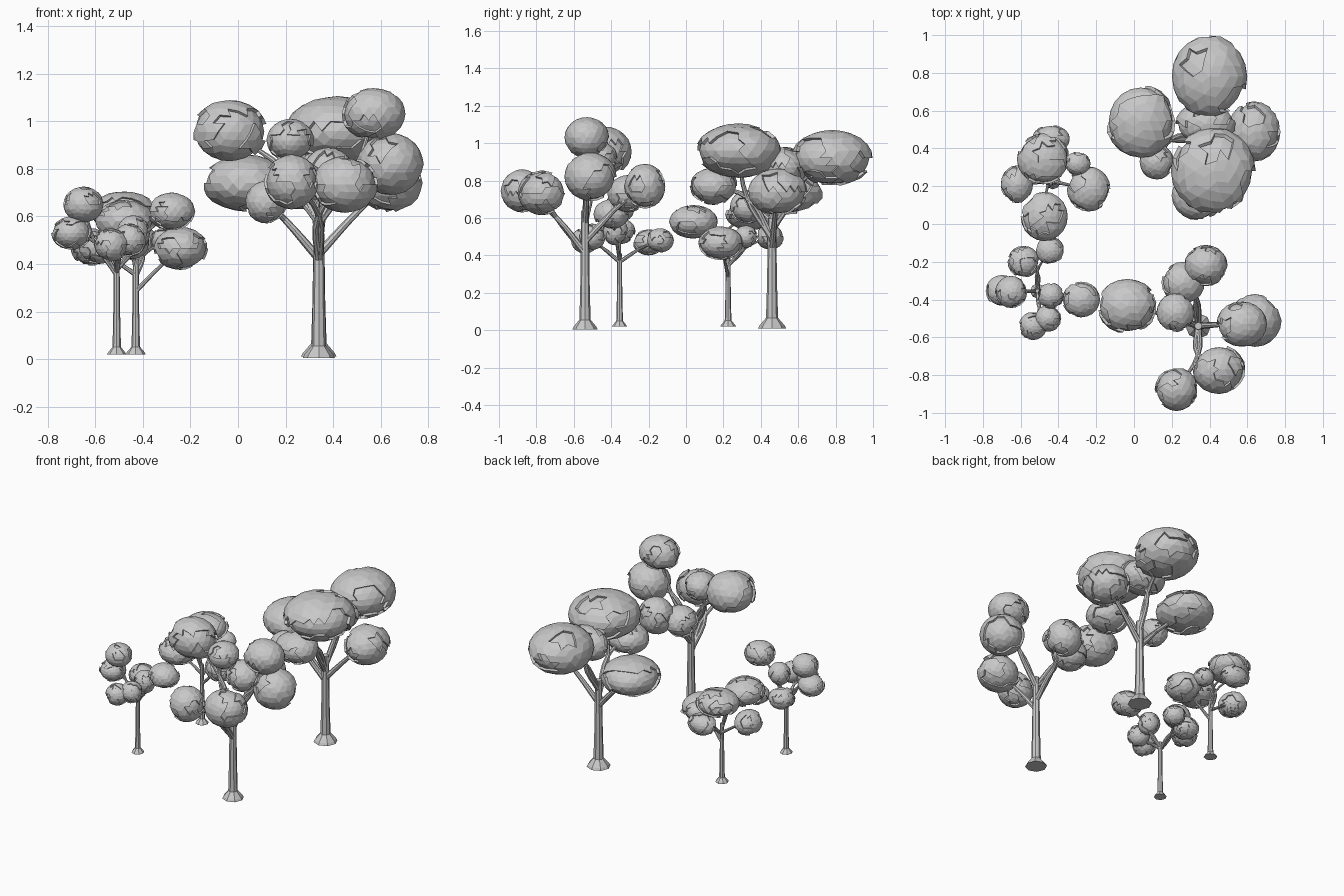
import bpy, bmesh, random
from mathutils import Vector

cube = bpy.data.objects.get("Cube")
if cube:
    bpy.data.objects.remove(cube, do_unlink=True)

random.seed(7)


def make_material(name, colour):
    mat = bpy.data.materials.new(name)
    mat.use_nodes = True
    mat.diffuse_color = colour
    mat.node_tree.nodes["Principled BSDF"].inputs["Base Color"].default_value = colour
    return mat


GREY = make_material("plain grey", (0.58, 0.58, 0.58, 1))


def tube(name, paths, curved=True):
    """Faceted tapering tubes; each path is a list of (point, radius)."""
    curve = bpy.data.curves.new(name, "CURVE")
    curve.dimensions = "3D"
    curve.bevel_depth = 1
    curve.bevel_resolution = 2
    curve.resolution_u = 4
    curve.use_fill_caps = True
    for path in paths:
        spline = curve.splines.new("BEZIER" if curved else "POLY")
        points = spline.bezier_points if curved else spline.points
        points.add(len(path) - 1)
        for p, (co, radius) in zip(points, path):
            p.radius = radius
            if curved:
                p.co = co
                p.handle_left_type = p.handle_right_type = "AUTO"
            else:
                p.co = (*co, 1)
        spline.use_smooth = False
    obj = bpy.data.objects.new(name, curve)
    bpy.context.collection.objects.link(obj)
    bpy.ops.object.select_all(action="DESELECT")
    obj.select_set(True)
    bpy.context.view_layer.objects.active = obj
    bpy.ops.object.convert(target="MESH")
    obj = bpy.context.object
    obj.data.materials.clear()
    obj.data.materials.append(GREY)


def leaf_clump(name, centre, size):
    """Faceted ellipsoid with raised chunks, more broken underneath than on top."""
    seeds = []
    while len(seeds) < 30:
        s = Vector([random.gauss(0, 1) for _ in "xyz"]).normalized()
        if all(s.dot(t) < 0.85 for t in seeds) or random.random() < 0.01:
            seeds.append(s)
    raised = [random.random() < (0.85 if s.z > 0.5 else 0.55) for s in seeds]
    bm = bmesh.new()
    bmesh.ops.create_icosphere(bm, subdivisions=3, radius=0.91)
    chunks = []
    for f in bm.faces:
        d = f.calc_center_median()
        if raised[max(range(len(seeds)), key=lambda i: seeds[i].dot(d))]:
            chunks.append(f)
    new = bmesh.ops.extrude_face_region(bm, geom=chunks)["geom"]
    bmesh.ops.delete(bm, geom=[f for f in chunks if f.is_valid], context="FACES_ONLY")
    for v in new:
        if isinstance(v, bmesh.types.BMVert):
            v.co = v.co.normalized() * random.uniform(0.99, 1.01)
    # larger, squarer facets
    bmesh.ops.join_triangles(bm, faces=[f for f in bm.faces if len(f.verts) == 3],
                             angle_face_threshold=0.5, angle_shape_threshold=1.5)
    for v in bm.verts:
        v.co = Vector(a * b for a, b in zip(v.co, size)) + Vector(centre)
    bmesh.ops.recalc_face_normals(bm, faces=bm.faces[:])
    mesh = bpy.data.meshes.new(name)
    bm.to_mesh(mesh)
    bm.free()
    mesh.materials.append(GREY)
    bpy.context.collection.objects.link(bpy.data.objects.new(name, mesh))


def tree(name, x, y, foot, radius, flare, top, limbs):
    """Trunk with flared foot; limbs are (start height, [(centre, size), ...])."""
    def at(z):
        return Vector((x, y, z))

    tube(name + "_trunk", [[
        (at(foot), flare), (at(foot + flare * 0.2), flare * 0.9),
        (at(foot + flare * 0.75), radius * 1.2), (at(top * 0.4), radius),
        (at(top), radius * 0.8)]], curved=False)
    paths, count = [], 0
    for start, clumps in limbs:
        mean = sum((Vector(c) for c, s in clumps), Vector()) / len(clumps)
        via = at(start).lerp(mean, 0.55)
        for centre, size in clumps:
            paths.append([(at(start - radius), radius * 0.7), (via, radius * 0.5),
                          (Vector(centre), radius * 0.3)])
            count += 1
            leaf_clump(f"{name}_leaf_clump_{count}", centre, size)
    tube(name + "_branches", paths)


tree("front_tall_tree", 0.34, -0.54, 0.005, 0.025, 0.068, 0.64, [
    (0.44, [((0.45, -0.77, 0.735), (0.14, 0.13, 0.12)),
            ((0.225, -0.875, 0.745), (0.115, 0.115, 0.115))]),
    (0.6, [((-0.035, -0.435, 0.955), (0.16, 0.145, 0.135)),
           ((0.22, -0.47, 0.92), (0.1, 0.105, 0.09))]),
    (0.5, [((0.26, -0.31, 0.73), (0.115, 0.11, 0.1)),
           ((0.38, -0.22, 0.77), (0.115, 0.11, 0.12))]),
    (0.6, [((0.57, -0.53, 1.03), (0.135, 0.12, 0.11)),
           ((0.64, -0.51, 0.82), (0.14, 0.14, 0.13))]),
])

tree("back_tall_tree", 0.34, 0.46, 0.01, 0.027, 0.075, 0.6, [
    (0.45, [((0.035, 0.545, 0.74), (0.185, 0.195, 0.12)),
            ((0.12, 0.33, 0.66), (0.09, 0.095, 0.09))]),
    (0.47, [((0.635, 0.49, 0.74), (0.14, 0.16, 0.125))]),
    (0.56, [((0.4, 0.78, 0.92), (0.2, 0.22, 0.15)),
            ((0.38, 0.53, 0.87), (0.16, 0.12, 0.11))]),
    (0.52, [((0.42, 0.28, 0.96), (0.225, 0.23, 0.145)),
            ((0.34, 0.15, 0.77), (0.14, 0.13, 0.1))]),
])

tree("front_small_tree", -0.51, -0.355, 0.02, 0.015, 0.04, 0.41, [
    (0.37, [((-0.7, -0.355, 0.53), (0.085, 0.085, 0.07)),
            ((-0.65, -0.36, 0.65), (0.085, 0.085, 0.075))]),
    (0.39, [((-0.44, -0.38, 0.53), (0.07, 0.07, 0.075)),
            ((-0.28, -0.4, 0.62), (0.1, 0.095, 0.08))]),
    (0.38, [((-0.585, -0.2, 0.47), (0.085, 0.085, 0.07)),
            ((-0.445, -0.14, 0.48), (0.075, 0.075, 0.065))]),
    (0.38, [((-0.535, -0.54, 0.48), (0.075, 0.075, 0.07)),
            ((-0.455, -0.5, 0.5), (0.07, 0.07, 0.07))]),
])

tree("back_small_tree", -0.43, 0.225, 0.02, 0.015, 0.042, 0.42, [
    (0.3, [((-0.24, 0.185, 0.465), (0.115, 0.12, 0.09))]),
    (0.36, [((-0.3, 0.32, 0.5), (0.07, 0.065, 0.06)),
            ((-0.44, 0.45, 0.5), (0.1, 0.075, 0.07))]),
    (0.37, [((-0.62, 0.21, 0.47), (0.085, 0.1, 0.08))]),
    (0.4, [((-0.48, 0.345, 0.62), (0.14, 0.135, 0.085)),
           ((-0.475, 0.04, 0.58), (0.125, 0.13, 0.09))]),
])
